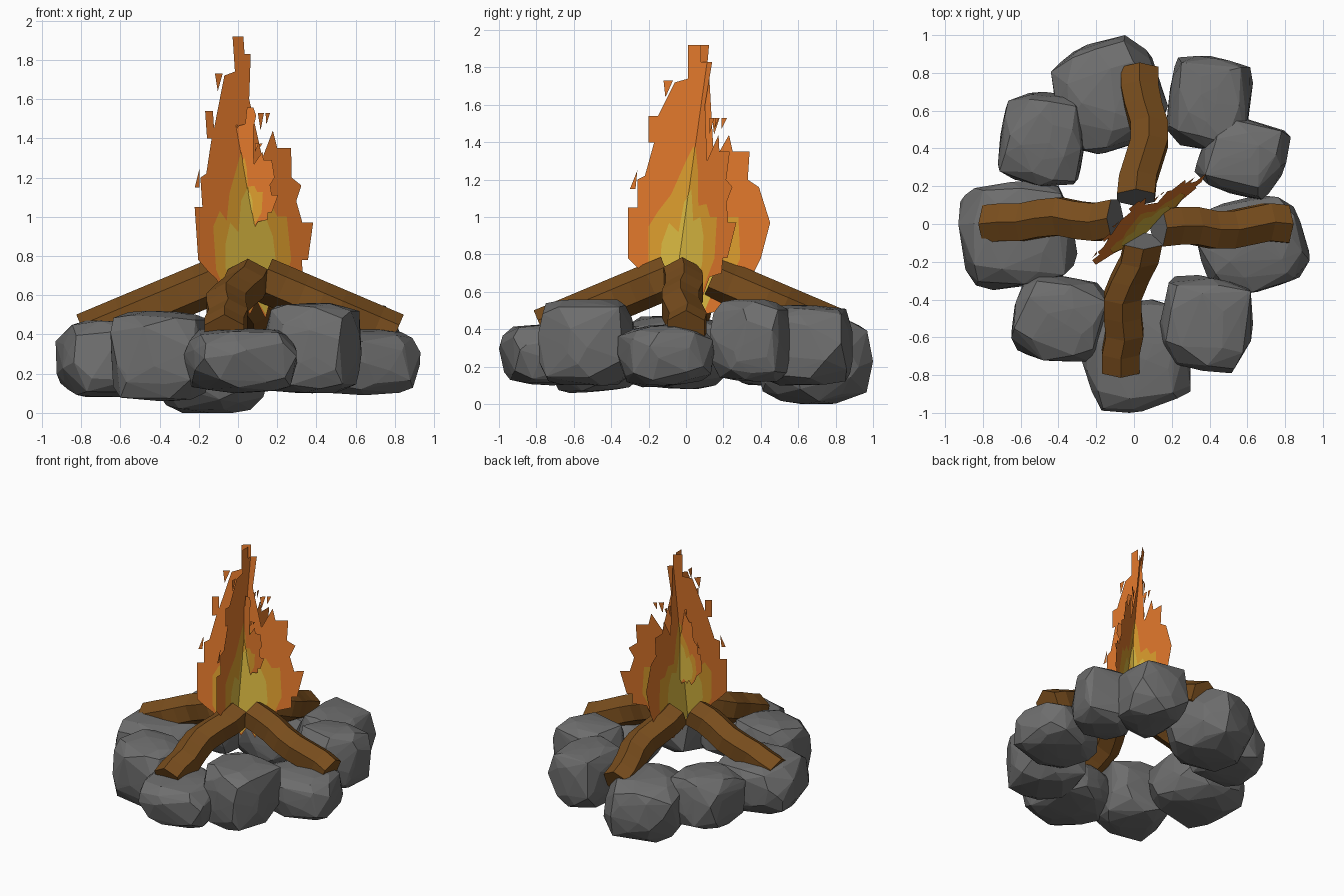
import bpy, bmesh, math, random
from mathutils import Vector, Matrix

random.seed(4)
if "Cube" in bpy.data.objects:
    bpy.data.objects.remove(bpy.data.objects["Cube"])


def make_material(name, rgb):
    linear = [((c / 255 + 0.055) / 1.055) ** 2.4 for c in rgb] + [1]
    mat = bpy.data.materials.new(name)
    mat.use_nodes = True
    mat.diffuse_color = linear
    bsdf = mat.node_tree.nodes["Principled BSDF"]
    bsdf.inputs["Base Color"].default_value = linear
    bsdf.inputs["Roughness"].default_value = 0.9
    return mat


STONE = make_material("stone_grey", (110, 110, 110))
WOOD = make_material("wood_brown", (120, 77, 29))
ORANGE = make_material("flame_orange", (228, 122, 44))
AMBER = make_material("flame_amber", (224, 160, 46))
YELLOW = make_material("flame_yellow", (222, 188, 66))


def add_object(name, bm, materials):
    mesh = bpy.data.meshes.new(name)
    bm.to_mesh(mesh)
    bm.free()
    for mat in materials:
        mesh.materials.append(mat)
    obj = bpy.data.objects.new(name, mesh)
    bpy.context.collection.objects.link(obj)
    return obj


# Boulders: faceted hulls of points on a rounded box, fitted to their extents
def rock(name, low, high, yaw, power=6, count=76):
    turn = Matrix.Rotation(math.radians(yaw), 3, "Z") @ Matrix.Rotation(random.uniform(-0.1, 0.1), 3, "X")
    points = []
    for i in range(count):
        h = 1 - 2 * (i + 0.5) / count
        a = i * math.pi * (3 - math.sqrt(5)) + random.uniform(-0.3, 0.3)
        r = math.sqrt(1 - h * h)
        v = Vector((r * math.cos(a), r * math.sin(a), h))
        size = sum(abs(c) ** power for c in v) ** (1 / power)
        points.append(turn @ (v / size * random.uniform(0.93, 1.02)))
    lo = [min(p[k] for p in points) for k in range(3)]
    hi = [max(p[k] for p in points) for k in range(3)]
    bm = bmesh.new()
    for p in points:
        bm.verts.new([low[k] + (p[k] - lo[k]) / (hi[k] - lo[k]) * (high[k] - low[k]) for k in range(3)])
    hull = bmesh.ops.convex_hull(bm, input=bm.verts)
    loose = {v for v in hull["geom_interior"] if isinstance(v, bmesh.types.BMVert)}
    bmesh.ops.delete(bm, geom=list(loose), context="VERTS")
    bmesh.ops.recalc_face_normals(bm, faces=bm.faces)
    add_object(name, bm, [STONE])


rock("rock_back", (-.44, .37, 0), (.18, 1, .48), 20, power=3.5)
rock("rock_back_left", (.17, .38, .1), (.63, .89, .53), -8)
rock("rock_left_rear", (.32, .13, .12), (.83, .58, .56), -18, power=5)
rock("rock_left", (.32, -.38, .09), (.93, .15, .43), 15, power=4)
rock("rock_front_left", (.13, -.79, .1), (.63, -.27, .56), -10)
rock("rock_front", (-.28, -1, .1), (.3, -.4, .43), 10, power=4)
rock("rock_front_right", (-.65, -.73, .06), (-.14, -.26, .52), -12)
rock("rock_right", (-.93, -.35, .08), (-.3, .23, .47), 8, power=5)
rock("rock_back_right", (-.72, .2, .1), (-.25, .7, .5), -6)


# Logs: crooked six-sided prisms leaning inwards; sway is the sideways offset
def log(name, direction, outer, inner, sway, radius=0.115):
    out = Vector(direction).to_3d()
    side = Vector((-out.y, out.x, 0))
    start = out * outer + Vector((0, 0, 0.395))
    end = out * inner + Vector((0, 0, 0.68))
    up = (end - start).normalized().cross(side)
    if up.z < 0:
        up = -up
    bm = bmesh.new()
    rings = []
    for i, offset in enumerate(sway):
        center = start.lerp(end, i / (len(sway) - 1)) + side * offset
        ring = []
        for k in range(6):
            a = k * math.pi / 3
            ring.append(bm.verts.new(center + radius * (up * math.cos(a) + side * math.sin(a))))
        rings.append(ring)
    for a, b in zip(rings, rings[1:]):
        for k in range(6):
            bm.faces.new((a[k], a[k - 1], b[k - 1], b[k]))
    bm.faces.new(rings[0])
    bm.faces.new(rings[-1]).material_index = 1
    bmesh.ops.recalc_face_normals(bm, faces=bm.faces)
    add_object(name, bm, [WOOD, STONE])


log("log_front", (0, -1), .77, .09, (-.07, -.07, -.05, -.06, -.06, -.02, .03, .05))
log("log_back", (0, 1), .81, .14, (-.03, -.03, -.05, -.08, -.08, -.05, -.02, -.01))
log("log_left", (1, 0), .8, .13, (0, .01, -.01, -.03, -.03, -.01, -.01, -.02))
log("log_right", (-1, 0), .78, .1, (0, -.01, -.01, -.03, -.04, -.02, -.01, -.03))

# Flame outlines as (across, height), nested from the outer edge to the core
OUTER = [(-.08, .5), (-.15, .58), (-.2, .68), (-.26, .73), (-.31, .78), (-.31, 1.05),
         (-.26, 1.05), (-.26, 1.2), (-.22, 1.22), (-.17, 1.4), (-.2, 1.4), (-.2, 1.54),
         (-.15, 1.54), (-.15, 1.45), (-.06, 1.72), (.01, 1.74), (.01, 1.92), (.08, 1.92),
         (.08, 1.83), (.12, 1.83), (.09, 1.6), (.12, 1.45), (.15, 1.3), (.23, 1.44),
         (.25, 1.35), (.34, 1.35), (.33, 1.2), (.39, 1.16), (.35, 1.08), (.38, .97),
         (.45, .97), (.4, .78), (.36, .78), (.36, .7), (.26, .68), (.18, .5), (.14, .58),
         (.1, .48), (.05, .57), (0, .5), (-.04, .57)]
MIDDLE = [(-.08, .52), (-.15, .62), (-.2, .73), (-.2, .95), (-.15, 1.03), (-.11, .98),
          (-.08, 1.12), (0, 1.3), (.04, 1.38), (.08, 1.25), (.11, 1.06), (.18, 1.07),
          (.22, 1), (.28, 1), (.29, .78), (.19, .57), (.14, .59), (.05, .58), (-.04, .58)]
CORE = [(-.04, .575), (-.1, .6), (-.14, .74), (-.13, .86), (-.09, .97), (-.04, .92),
        (-.01, 1.08), (.04, 1.15), (.08, .98), (.14, 1), (.18, .9), (.19, .75),
        (.13, .57), (.1, .5), (.05, .575), (0, .52)]
SPARKS = [[(-.3, 1.15), (-.27, 1.15), (-.26, 1.25)],
          [(-.11, 1.64), (-.12, 1.73), (-.07, 1.73)],
          [(.14, 1.53), (.18, 1.53), (.15, 1.44)],
          [(.19, 1.53), (.22, 1.53), (.19, 1.47)]]


def flame(name, base, angle, width=1.0, height=1.0, lift=0.0, tilt=0.0, lean=0.0):
    across = Vector((math.cos(math.radians(angle)), math.sin(math.radians(angle)), 0))
    normal = Vector((across.y, -across.x, 0))
    bm = bmesh.new()

    def sheet(outline, material, offset):
        verts = []
        for u, z in outline:
            top = 0.5 + lift + (z - 0.5) * height
            p = Vector(base).to_3d() + across * (u * width + lean * (z - 0.5))
            p += normal * (tilt * (0.95 - z) + offset)
            verts.append(bm.verts.new((p.x, p.y, top)))
        bm.faces.new(verts).material_index = material

    for outline in [OUTER] + SPARKS:
        sheet(outline, 0, 0)
    for side in (-1, 1):
        sheet(MIDDLE, 1, side * 0.002)
        sheet(CORE, 2, side * 0.004)
    bmesh.ops.triangulate(bm, faces=bm.faces)
    add_object(name, bm, [ORANGE, AMBER, YELLOW])


flame("flame_diagonal", (.03, -.01), 38, tilt=.11)
flame("flame_lengthwise", (.03, 0), 90)
flame("flame_small", (-.03, .03), 0, width=.47, height=.47, lift=.39, lean=.05)
